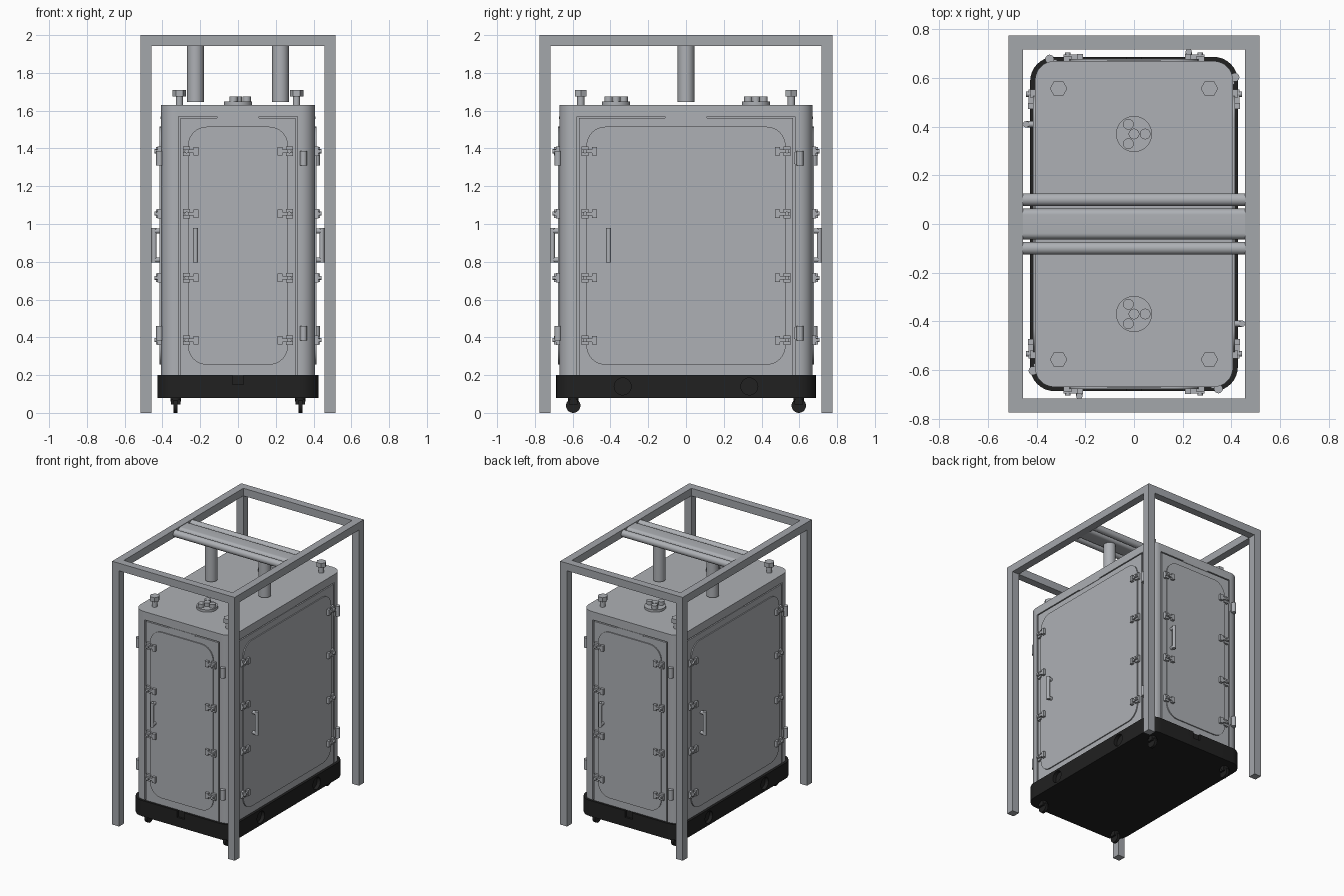
import bpy, bmesh
from math import radians, pi, cos, sin
from mathutils import Matrix, Vector

cube = bpy.data.objects.get("Cube")
if cube:
    bpy.data.objects.remove(cube, do_unlink=True)


def material(name, rgb):
    m = bpy.data.materials.new(name)
    m.use_nodes = True
    m.diffuse_color = (*rgb, 1)
    m.node_tree.nodes["Principled BSDF"].inputs["Base Color"].default_value = (*rgb, 1)
    return m


GREY = material("painted steel grey", (0.42, 0.435, 0.46))
FRAME = material("frame grey", (0.37, 0.385, 0.41))
BLACK = material("black rubber", (0.015, 0.015, 0.015))


def finish(name, bm, mat, turn=0, smooth=True):
    """Turn a bmesh into an object, rotated about the vertical axis."""
    bmesh.ops.recalc_face_normals(bm, faces=bm.faces)
    bm.transform(Matrix.Rotation(radians(turn), 4, 'Z'))
    mesh = bpy.data.meshes.new(name)
    bm.to_mesh(mesh)
    bm.free()
    mesh.materials.append(mat)
    ob = bpy.data.objects.new(name, mesh)
    bpy.context.collection.objects.link(ob)
    if smooth:
        bpy.ops.object.select_all(action='DESELECT')
        ob.select_set(True)
        bpy.context.view_layer.objects.active = ob
        bpy.ops.object.shade_smooth_by_angle(angle=radians(35))
    return ob


def add_box(bm, x0, x1, y0, y1, z0, z1):
    centre = Matrix.Translation(((x0 + x1) / 2, (y0 + y1) / 2, (z0 + z1) / 2))
    size = Matrix.Diagonal((abs(x1 - x0), abs(y1 - y0), abs(z1 - z0), 1))
    bmesh.ops.create_cube(bm, size=1, matrix=centre @ size)


def add_rod(bm, a, b, r, sides=24):
    a, b = Vector(a), Vector(b)
    d = b - a
    m = Matrix.Translation((a + b) / 2) @ d.to_track_quat('Z', 'Y').to_matrix().to_4x4()
    bmesh.ops.create_cone(bm, cap_ends=True, segments=sides, radius1=r, radius2=r,
                          depth=d.length, matrix=m)


def add_slab(bm, hx, hy, radius, depth, matrix):
    """Rounded rectangle of half sizes hx, hy, extruded along local z."""
    pts = []
    for k, (sx, sy) in enumerate(((1, 1), (-1, 1), (-1, -1), (1, -1))):
        for i in range(9):
            a = (k + i / 8) * pi / 2
            pts.append((sx * (hx - radius) + radius * cos(a),
                        sy * (hy - radius) + radius * sin(a), 0))
    face = bm.faces.new([bm.verts.new(matrix @ Vector(p)) for p in pts])
    out = bmesh.ops.extrude_face_region(bm, geom=[face])
    verts = [v for v in out["geom"] if isinstance(v, bmesh.types.BMVert)]
    bmesh.ops.translate(bm, verts=verts, vec=matrix.to_3x3() @ Vector((0, 0, depth)))


def cut(target, cutter):
    cutter.hide_render = True
    cutter.hide_set(True)
    mod = target.modifiers.new("cut", 'BOOLEAN')
    mod.object = cutter
    mod.solver = 'EXACT'
    bpy.context.view_layer.objects.active = target
    bpy.ops.object.modifier_apply(modifier=mod.name)
    bpy.data.objects.remove(cutter, do_unlink=True)


# Cabinet shell and black plinth
bm = bmesh.new()
add_slab(bm, 0.407, 0.67, 0.08, 1.43, Matrix.Translation((0, 0, 0.2)))
shell = finish("cabinet_shell", bm, GREY)
bm = bmesh.new()
add_slab(bm, 0.427, 0.687, 0.1, 0.12, Matrix.Translation((0, 0, 0.08)))
plinth = finish("plinth", bm, BLACK)


def side(label, turn, dist, half, handle_u, hinge_u):
    """One door side: u runs along x, the outside is at -y, then all is turned."""
    # recess for the door, and the door inside it
    bm = bmesh.new()
    add_box(bm, -half - 0.005, half + 0.005, -dist - 0.05, -dist + 0.03, 0.1, 1.568)
    cut(shell, finish("recess_cutter", bm, GREY, turn, False))
    bm = bmesh.new()
    add_box(bm, -half + 0.005, half - 0.005, -dist, -dist + 0.035, 0.2, 1.56)
    finish(label + "_door", bm, GREY, turn, False)
    # raised rounded panel and the slim plate above it
    bm = bmesh.new()
    upright = Matrix.Translation((0, -dist, 0.885)) @ Matrix.Rotation(pi / 2, 4, 'X')
    add_slab(bm, half - 0.045, 0.63, 0.1, 0.008, upright)
    finish(label + "_door_panel", bm, GREY, turn)
    bm = bmesh.new()
    add_box(bm, -0.11, 0.11, -dist - 0.003, -dist, 1.557, 1.568)
    finish(label + "_top_plate", bm, GREY, turn, False)
    # clamps along both door edges
    bm = bmesh.new()
    for z in (0.385, 0.715, 1.055, 1.385):
        for s in (-1, 1):
            u = s * (half - 0.02)
            add_box(bm, u, u - s * 0.035, -dist - 0.018, -dist, z - 0.025, z + 0.025)
            add_box(bm, u, u - s * 0.08, -dist - 0.026, -dist - 0.008, z - 0.009, z + 0.009)
            add_box(bm, u - s * 0.055, u - s * 0.08, -dist - 0.028, -dist, z - 0.022, z + 0.022)
            add_rod(bm, (u - s * 0.018, -dist, z), (u - s * 0.018, -dist - 0.036, z), 0.011, 12)
    finish(label + "_clamps", bm, GREY, turn)
    # hinges
    bm = bmesh.new()
    for z in (0.422, 1.348):
        add_rod(bm, (hinge_u, -dist - 0.008, z - 0.038), (hinge_u, -dist - 0.008, z + 0.038), 0.018)
        add_box(bm, hinge_u - 0.03, hinge_u, -dist - 0.006, -dist + 0.01, z - 0.03, z + 0.03)
    finish(label + "_hinges", bm, GREY, turn)
    # pull handle
    bm = bmesh.new()
    y = -dist - 0.037
    add_rod(bm, (handle_u, y, 0.795), (handle_u, y, 0.978), 0.013, 16)
    for z in (0.81, 0.963):
        add_rod(bm, (handle_u, -dist, z), (handle_u, y, z), 0.013, 16)
    finish(label + "_handle", bm, GREY, turn)


for label, turn in (("front", 0), ("back", 180)):
    side(label, turn, 0.67, 0.31, -0.225, 0.347)
    bm = bmesh.new()
    add_box(bm, -0.03, 0.03, -0.8, -0.672, 0.15, 0.25)
    cut(plinth, finish("notch_cutter", bm, BLACK, turn, False))
for label, turn in (("right", 90), ("left", 270)):
    side(label, turn, 0.407, 0.572, -0.41, 0.603)
    for u in (-0.335, 0.335):
        bm = bmesh.new()
        add_rod(bm, (u, -0.5, 0.14), (u, -0.4, 0.14), 0.045)
        cut(plinth, finish("socket_cutter", bm, BLACK, turn, False))

# Casters
for i, (sx, sy) in enumerate(((-1, -1), (1, -1), (1, 1), (-1, 1))):
    x, y = 0.33 * sx, 0.597 * sy
    bm = bmesh.new()
    add_rod(bm, (x - 0.011, y, 0.038), (x + 0.011, y, 0.038), 0.038, 32)
    add_box(bm, x - 0.026, x + 0.026, y - 0.022, y + 0.022, 0.045, 0.07)
    add_rod(bm, (x, y, 0.06), (x, y, 0.085), 0.027)
    finish("caster_%d" % (i + 1), bm, BLACK)
    # hexagonal valve on the roof
    x, y = 0.31 * sx, 0.557 * sy
    bm = bmesh.new()
    add_rod(bm, (x, y, 1.63), (x, y, 1.68), 0.019)
    cap = bmesh.ops.create_cone(bm, cap_ends=True, segments=6, radius1=0.036, radius2=0.036,
                                depth=0.034, matrix=Matrix.Translation((x, y, 1.693))
                                @ Matrix.Rotation(pi / 2, 4, 'Z'))
    bmesh.ops.rotate(bm, verts=cap["verts"], cent=(x, y, 0),
                     matrix=Matrix.Rotation(pi / 2 if abs(cap["verts"][0].co.x - x) < 0.01 else 0, 3, 'Z'))
    finish("roof_valve_%d" % (i + 1), bm, GREY)

# Roof ports: flange with four stubs
for label, y in (("front", -0.37), ("back", 0.37)):
    bm = bmesh.new()
    add_rod(bm, (0, y, 1.63), (0, y, 1.648), 0.074, 40)
    stubs = [(0, 0)] + [(0.046 * cos(a * 2 * pi / 3), 0.046 * sin(a * 2 * pi / 3)) for a in range(3)]
    for dx, dy in stubs:
        add_rod(bm, (dx, y + dy, 1.645), (dx, y + dy, 1.675), 0.022)
    finish(label + "_roof_port", bm, GREY)

# Outer frame: four posts, side beams and cross beams
X, Y, T = 0.515, 0.775, 0.058
bm = bmesh.new()
for sx in (-1, 1):
    add_box(bm, sx * X, sx * (X - T), -Y, Y, 2 - T, 2)
    for sy in (-1, 1):
        add_box(bm, sx * X, sx * (X - T), sy * Y, sy * (Y - T), 0, 2 - T)
for sy in (-1, 1):
    add_box(bm, T - X, X - T, sy * Y, sy * (Y - T), 2 - T, 2)
finish("outer_frame", bm, FRAME, 0, False)

# Overhead rails spanning the frame
bm = bmesh.new()
for y in (-0.1, 0.1):
    add_rod(bm, (T - X, y, 1.97), (X - T, y, 1.97), 0.026)
finish("overhead_rails", bm, GREY)
bm = bmesh.new()
add_slab(bm, 0.026, 0.063, 0.025, 2 * (X - T),
         Matrix.Translation((T - X, 0, 1.97)) @ Matrix.Rotation(pi / 2, 4, 'Y'))
finish("centre_rail", bm, GREY)

# Hanging columns below the centre rail
for label, x in (("right", -0.225), ("left", 0.225)):
    bm = bmesh.new()
    add_rod(bm, (x, 0, 1.645), (x, 0, 1.97), 0.044, 32)
    finish(label + "_column", bm, GREY)
